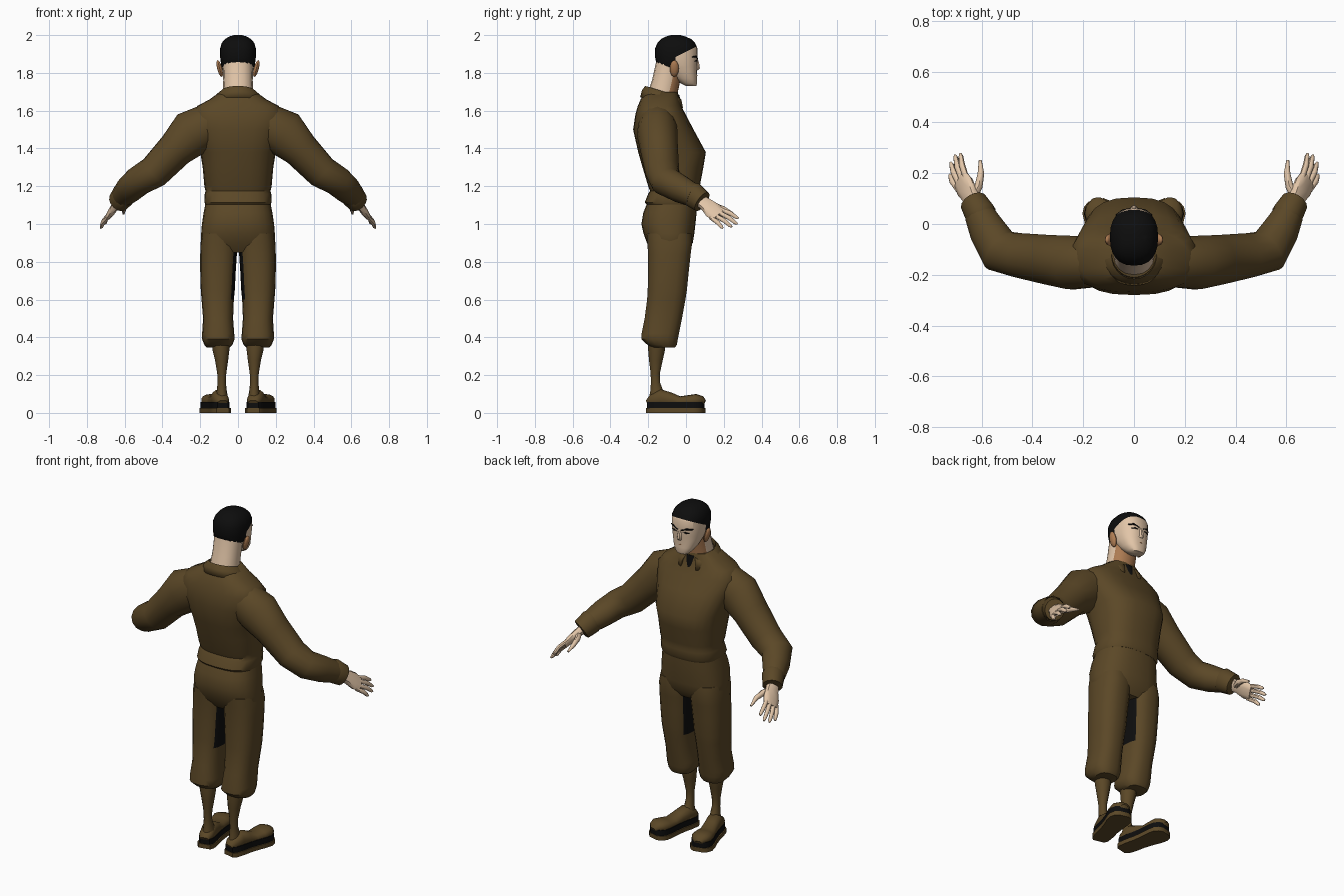
import bpy, bmesh, math
from mathutils import Vector as V, Matrix


def material(name, rgb):
    m = bpy.data.materials.new(name)
    m.diffuse_color = (*rgb, 1)
    return m


CLOTH = material("brown cloth", (0.105, 0.064, 0.020))
SKIN = material("skin", (0.76, 0.56, 0.39))
TAN = material("tan skin", (0.42, 0.20, 0.085))
BLACK = material("black", (0.004, 0.004, 0.004))


def finish(name, bm, mats, mirror=False, rule=None, angle=45):
    bmesh.ops.recalc_face_normals(bm, faces=bm.faces)
    bm.normal_update()
    for f in bm.faces:
        f.smooth = True
        if rule:
            f.material_index = rule(f.calc_center_median(), f.normal)
    me = bpy.data.meshes.new(name)
    bm.to_mesh(me)
    bm.free()
    for m in mats:
        me.materials.append(m)
    me.set_sharp_from_angle(angle=math.radians(angle))
    ob = bpy.data.objects.new(name, me)
    bpy.context.collection.objects.link(ob)
    if mirror:
        ob.modifiers.new("mirror", 'MIRROR').use_mirror_merge = False
    return ob


def skin_rings(rings):
    """Bridge rings of points into a capped mesh."""
    bm = bmesh.new()
    vs = [[bm.verts.new(p) for p in r] for r in rings]
    n = len(vs[0])
    for a, b in zip(vs, vs[1:]):
        for i in range(n):
            j = (i + 1) % n
            bm.faces.new((a[i], a[j], b[j], b[i]))
    bm.faces.new(vs[0][::-1])
    bm.faces.new(vs[-1])
    return bm


def oval(n, p):
    """Unit superellipse."""
    out = []
    for i in range(n):
        a = 2 * math.pi * i / n
        c, s = math.cos(a), math.sin(a)
        out.append((math.copysign(abs(c) ** (2 / p), c), math.copysign(abs(s) ** (2 / p), s)))
    return out


def loft(secs, n=20, p=2.3):
    """Horizontal sections (z, x0, x1, y0, y1)."""
    return skin_rings([[V(((x0 + x1) / 2 + c * (x1 - x0) / 2, (y0 + y1) / 2 + s * (y1 - y0) / 2, z))
                        for c, s in oval(n, p)] for z, x0, x1, y0, y1 in secs])


def tube(secs, ref=(0, 0, 1), n=12, p=2.0):
    """Sections (x, y, z, ru, rv) across a path; ru runs along ref."""
    pts = [V(s[:3]) for s in secs]
    rings = []
    for i, s in enumerate(secs):
        t = (pts[min(i + 1, len(pts) - 1)] - pts[max(i - 1, 0)]).normalized()
        u = (V(ref) - t * V(ref).dot(t)).normalized()
        w = t.cross(u)
        rings.append([pts[i] + u * c * s[3] + w * k * s[4] for c, k in oval(n, p)])
    return skin_rings(rings)


# Jumper with waistband
finish("jumper", loft([
    (1.10, -.172, .172, -.205, .058), (1.115, -.178, .178, -.218, .066), (1.16, -.176, .176, -.20, .07),
    (1.175, -.172, .172, -.19, .068), (1.20, -.178, .178, -.20, .073), (1.30, -.187, .187, -.23, .092),
    (1.38, -.20, .20, -.253, .105), (1.50, -.235, .235, -.28, .04), (1.58, -.25, .25, -.268, -.002),
    (1.625, -.215, .215, -.255, -.025), (1.66, -.15, .15, -.24, -.035), (1.70, -.095, .095, -.215, -.045)],
    24, 2.6), [CLOTH])

# Sleeves and cuffs
finish("sleeve", tube([
    (.15, -.15, 1.53, .11, .10), (.245, -.152, 1.48, .125, .108), (.33, -.142, 1.395, .098, .10),
    (.445, -.125, 1.275, .088, .09), (.53, -.105, 1.225, .078, .088), (.575, -.03, 1.185, .074, .075),
    (.61, .04, 1.15, .062, .06)], n=14), [CLOTH], True)
finish("sleeve_cuff", tube([
    (.595, .02, 1.163, .058, .055), (.603, .035, 1.156, .069, .063), (.632, .085, 1.118, .06, .055),
    (.634, .088, 1.116, .04, .038)], n=14), [CLOTH], True)

# Hands: palm, fingers and thumb
WIDE = (.035, -.065, -.045)
finish("palm", tube([
    (.628, .075, 1.122, .034, .026), (.645, .11, 1.10, .040, .022), (.665, .145, 1.07, .052, .02),
    (.683, .175, 1.045, .046, .015)], WIDE, 10, 2.6), [SKIN], True)
FINGERS = [((.663, .19, 1.072), (.685, .278, 1.03)), ((.678, .18, 1.056), (.706, .272, 1.00)),
           ((.690, .163, 1.038), (.723, .243, .985)), ((.696, .142, 1.025), (.727, .195, .978))]
for k, (a, b) in enumerate(FINGERS):
    a, b = V(a), V(b)
    start = a - (b - a) * .2
    mid = a.lerp(b, .5) + V((.004, 0, .006))
    finish(f"finger_{k + 1}", tube([(*start, .012, .012), (*mid, .0125, .012), (*a.lerp(b, .88), .01, .009),
                                    (*b, .005, .004)], WIDE, 8), [SKIN], True)
finish("thumb", tube([
    (.642, .10, 1.105, .022, .02), (.612, .15, 1.095, .018, .016), (.603, .20, 1.08, .013, .013),
    (.606, .25, 1.055, .006, .006)], n=8), [SKIN], True)

# Trousers: hips and legs, dark on the inner thigh
finish("trouser_hips", loft([
    (.85, -.17, .17, -.17, .0), (.90, -.197, .197, -.207, .036), (.95, -.195, .195, -.225, .044),
    (1.0, -.191, .191, -.236, .05), (1.06, -.182, .182, -.226, .056), (1.112, -.172, .172, -.205, .058)],
    24, 2.5), [CLOTH])
finish("trouser_leg", loft([
    (.345, .045, .165, -.17, -.058), (.36, .03, .178, -.205, -.048), (.39, .018, .19, -.238, -.042),
    (.42, .02, .19, -.236, -.036), (.50, .026, .185, -.22, -.02), (.60, .022, .193, -.207, -.002),
    (.65, .017, .197, -.204, .006), (.75, .012, .20, -.202, .016), (.84, .006, .20, -.202, .026),
    (.90, .003, .198, -.206, .034), (.95, .01, .19, -.21, .03)], 18, 2.5), [CLOTH, BLACK], True,
    lambda c, n: int(n.x < -.75 and .62 < c.z < .9))

# Stockings
finish("stocking", loft([
    (.06, .05, .12, -.20, -.09), (.12, .060, .112, -.188, -.122), (.16, .064, .108, -.186, -.137),
    (.21, .062, .110, -.187, -.138), (.28, .052, .122, -.196, -.123), (.33, .046, .134, -.20, -.112),
    (.37, .045, .14, -.20, -.11)], 12, 2), [CLOTH], True)

# Shoes: upper, black welt and sole, toes turned out; rows are (y, half width, height)
LAST = [(-.20, .026, .07), (-.18, .040, .095), (-.13, .044, .125), (-.08, .043, .108), (-.03, .048, .088),
        (.02, .056, .094), (.06, .057, .10), (.085, .044, .09), (.10, .022, .07)]
TURN = Matrix.Translation((.088, 0, 0)) @ Matrix.Translation((0, -.17, 0)) @ \
    Matrix.Rotation(math.radians(-13), 4, 'Z') @ Matrix.Translation((0, .17, 0))


def shoe_plate(grow, z0, z1):
    outline = [(w + grow, y * (1 + grow * 3)) for y, w, h in LAST]
    outline += [(-x, y) for x, y in outline[::-1]]
    return skin_rings([[V((x, y, z)) for x, y in outline] for z in (z0, z1)])


upper = tube([(0, y, (h + .03) / 2, (h - .03) / 2, w) for y, w, h in LAST], n=14, p=2.4)
for name, bm, mat in (("shoe_upper", upper, CLOTH), ("shoe_welt", shoe_plate(.002, .024, .058), BLACK),
                      ("shoe_sole", shoe_plate(.008, 0, .025), CLOTH)):
    bm.transform(TURN)
    finish(name, bm, [mat], True)

# Neck, darker below the chin
finish("neck", loft([
    (1.63, -.085, .085, -.215, -.05), (1.70, -.08, .08, -.20, -.043), (1.76, -.078, .078, -.18, -.03),
    (1.86, -.08, .08, -.158, -.01)], 16, 2.2), [SKIN, TAN], False, lambda c, n: int(n.y > .3))

# Head, cut along the hairline
head = loft([
    (1.73, -.036, .036, .0, .054), (1.745, -.05, .05, -.03, .059), (1.77, -.066, .066, -.06, .058),
    (1.81, -.08, .08, -.11, .058), (1.84, -.089, .089, -.155, .06), (1.88, -.094, .094, -.163, .062),
    (1.93, -.095, .095, -.164, .061), (1.96, -.085, .085, -.15, .047), (1.98, -.068, .068, -.13, .026),
    (1.993, -.045, .045, -.105, -.005), (2.0, -.02, .02, -.08, -.03)], 24, 2.4)
SLOPE = .5
for co, no in (((0, 0, 1.83), (0, 0, 1)), ((0, -.055, 0), (0, 1, 0)), ((0, -.055, 1.885), (0, -SLOPE, 1))):
    bmesh.ops.bisect_plane(head, geom=head.verts[:] + head.edges[:] + head.faces[:],
                           plane_co=co, plane_no=no)


def hair_rule(c, n):
    if c.y < -.055:
        return 1 if c.z > 1.83 else 0
    return 1 if c.z > 1.885 + SLOPE * (c.y + .055) else 0


finish("head", head, [SKIN, BLACK], rule=hair_rule, angle=50)

# Ears
bm = bmesh.new()
bmesh.ops.create_uvsphere(bm, u_segments=10, v_segments=6, radius=1,
                          matrix=Matrix.Translation((.097, -.062, 1.823)) @ Matrix.Rotation(.25, 4, 'Y')
                          @ Matrix.Diagonal((.014, .024, .046, 1)))
finish("ear", bm, [TAN], True)

# Face details
finish("nose", tube([(0, .055, 1.88, .008, .006), (0, .062, 1.85, .012, .009), (0, .063, 1.825, .015, .012),
                     (0, .058, 1.815, .012, .006)], (1, 0, 0), 6), [SKIN])
finish("eyebrow", tube([(.012, .060, 1.874, .004, .004), (.045, .054, 1.887, .006, .004),
                        (.072, .034, 1.884, .003, .003)], n=6), [BLACK], True)
finish("eye", tube([(.02, .059, 1.862, .002, .003), (.037, .056, 1.864, .005, .003),
                    (.056, .047, 1.861, .002, .003)], n=6), [BLACK], True)
finish("mouth", tube([(-.028, .051, 1.783, .002, .002), (0, .057, 1.786, .004, .003),
                      (.028, .051, 1.783, .002, .002)], n=6), [TAN])

# Fold-over collar, open at the front
bm = bmesh.new()
rows = []
for i in range(21):
    a = math.radians(112 + 316 * i / 20)          # front gap at +y (90 degrees)
    c, s = math.cos(a), math.sin(a)
    f = (s + 1) / 2                               # 0 at back, 1 at front
    rows.append([bm.verts.new((c * rx, -.125 + s * ry, z)) for rx, ry, z in (
        (.084, .086, 1.68 - .02 * f), (.09, .092, 1.726 - .055 * f),
        (.112, .104, 1.705 - .052 * f), (.13, .113, 1.67 - .058 * f))])
for a, b in zip(rows, rows[1:]):
    for j in range(3):
        bm.faces.new((a[j], b[j], b[j + 1], a[j + 1]))
collar = finish("collar", bm, [CLOTH])
sol = collar.modifiers.new("thickness", 'SOLIDIFY')
sol.thickness, sol.offset = .01, 0

# Dark opening under the collar
finish("neck_opening", tube([(0, -.024, 1.60, .006, .004), (0, -.03, 1.64, .016, .006),
                             (0, -.042, 1.685, .026, .006)], (1, 0, 0), 6), [BLACK])
